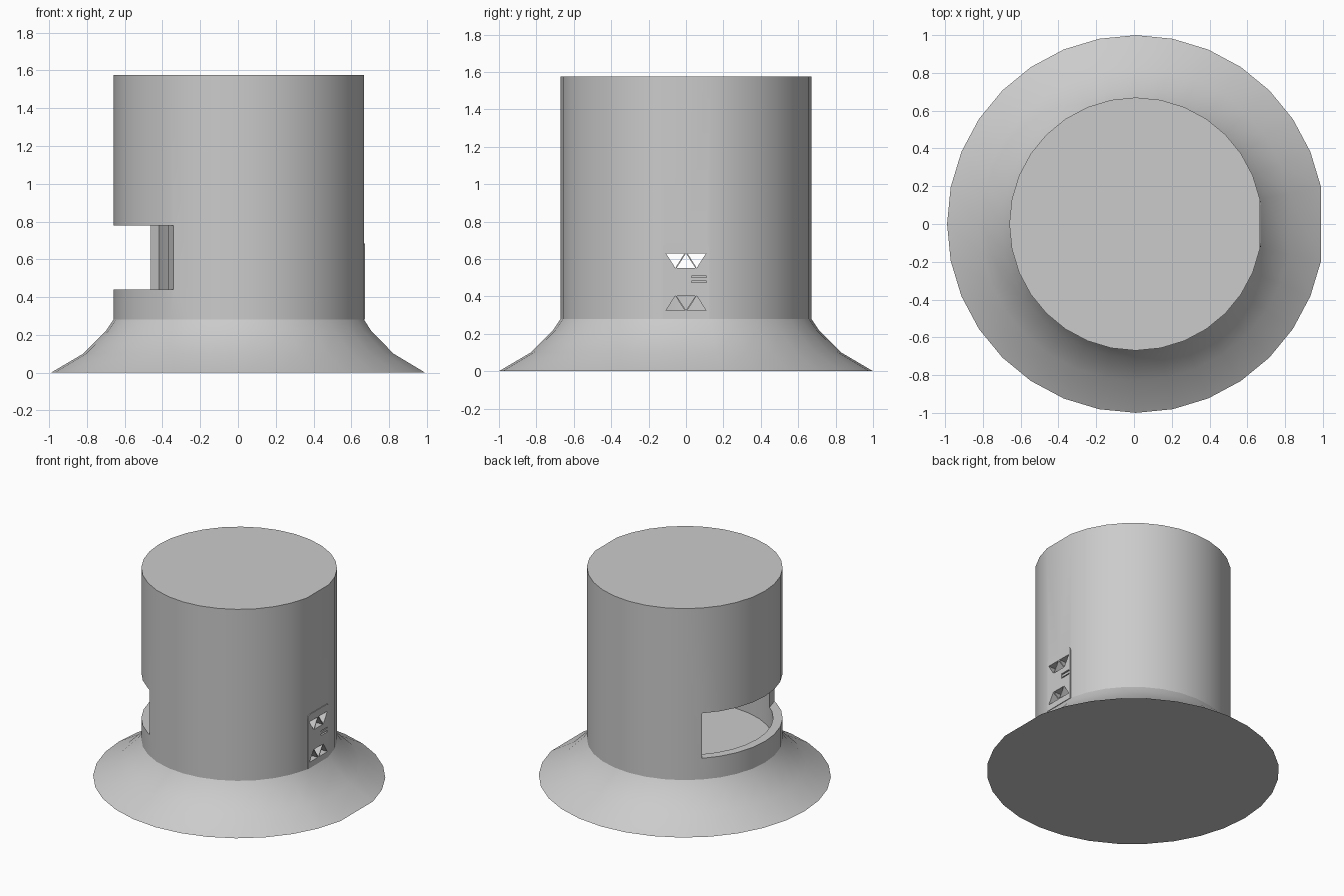
import bpy, bmesh
from math import cos, sin, pi, radians

if "Cube" in bpy.data.objects:
    bpy.data.objects.remove(bpy.data.objects["Cube"])

CX = 0.01                                        # lathe axis offset (one side is flat)
ANGLES = [2 * pi * i / 32 for i in range(1, 32)]  # 32-gon missing the +x corner


def finish(name, bm):
    bmesh.ops.remove_doubles(bm, verts=bm.verts, dist=1e-5)
    bmesh.ops.recalc_face_normals(bm, faces=bm.faces)
    me = bpy.data.meshes.new(name)
    bm.to_mesh(me)
    bm.free()
    ob = bpy.data.objects.new(name, me)
    bpy.context.collection.objects.link(ob)
    return ob


def lathe(name, profile):
    """Revolve (radius, z) rings; both ends are capped."""
    bm = bmesh.new()
    rings = [[bm.verts.new((CX + r * cos(a), r * sin(a), z)) for a in ANGLES]
             for r, z in profile]
    n = len(ANGLES)
    for lo, hi in zip(rings, rings[1:]):
        for i in range(n):
            j = (i + 1) % n
            bm.faces.new((lo[i], lo[j], hi[j], hi[i]))
    bm.faces.new(rings[0])
    bm.faces.new(rings[-1])
    return finish(name, bm)


def prism(name, points, offset):
    """Extrude a flat outline of 3D points along offset."""
    bm = bmesh.new()
    face = bm.faces.new([bm.verts.new(p) for p in points])
    ext = bmesh.ops.extrude_face_region(bm, geom=[face])
    bmesh.ops.translate(bm, vec=offset,
                        verts=[v for v in ext["geom"] if isinstance(v, bmesh.types.BMVert)])
    return finish(name, bm)


def side_prism(name, yz, x0, x1):
    return prism(name, [(x0, y, z) for y, z in yz], (x1 - x0, 0, 0))


def activate(ob):
    bpy.ops.object.select_all(action='DESELECT')
    ob.select_set(True)
    bpy.context.view_layer.objects.active = ob


def cut(ob, cutter):
    cutter.hide_render = True
    activate(ob)
    mod = ob.modifiers.new("cut", 'BOOLEAN')
    mod.operation = 'DIFFERENCE'
    mod.solver = 'EXACT'
    mod.object = cutter
    bpy.ops.object.modifier_apply(modifier=mod.name)


# Flared base and hollow drum above it
base = lathe("flared_base", [(1.0, 0), (0.83, 0.10), (0.71, 0.22), (0.67, 0.28)])
drum = lathe("drum", [(0.605, 1.51), (0.605, 0.28), (0.67, 0.28), (0.67, 1.575)])

# Wide viewing slot around the left side
slot = prism("slot_cutter", [(-0.28, 0.29, 0.44), (-0.79, 0.80, 0.44), (-0.9, -0.9, 0.44),
                             (-0.247, -0.9, 0.44), (-0.40, -0.36, 0.44)], (0, 0, 0.34))
cut(drum, slot)
cutters = [slot]

# Door panel with rounded top corners
outline = [(-0.122, 0.28), (0.122, 0.28)]
for cy, start in ((0.10, 0), (-0.10, 90)):
    outline += [(cy + 0.022 * cos(radians(start + a)), 0.663 + 0.022 * sin(radians(start + a)))
                for a in (0, 45, 90)]
door = side_prism("door_panel", outline, 0.655, 0.672)

# Triangular windows: one row and its vertical mirror
for flip in (False, True):
    for tri in ([(-0.107, 0.63), (-0.008, 0.63), (-0.057, 0.552)],
                [(0.0, 0.63), (0.05, 0.552), (-0.05, 0.552)],
                [(0.107, 0.63), (0.008, 0.63), (0.057, 0.552)]):
        pts = [(y, 0.955 - z if flip else z) for y, z in tri]
        hole = side_prism("window_cutter", pts, 0.5, 0.8)
        cut(drum, hole)
        cut(door, hole)
        cutters.append(hole)


def rect(y0, y1, z0, z1):
    return [(y0, z0), (y1, z0), (y1, z1), (y0, z1)]


# Handle in a shallow pocket
pocket = side_prism("pocket_cutter", rect(0.03, 0.11, 0.474, 0.51), 0.645, 0.8)
cut(drum, pocket)
cut(door, pocket)
cutters.append(pocket)
side_prism("door_handle", rect(0.03, 0.11, 0.483, 0.501), 0.64, 0.670)

for c in cutters:
    bpy.data.objects.remove(c, do_unlink=True)

# Smooth the round parts, keep edges sharp
for ob in (base, drum):
    activate(ob)
    bpy.ops.object.shade_smooth_by_angle(angle=radians(28))
